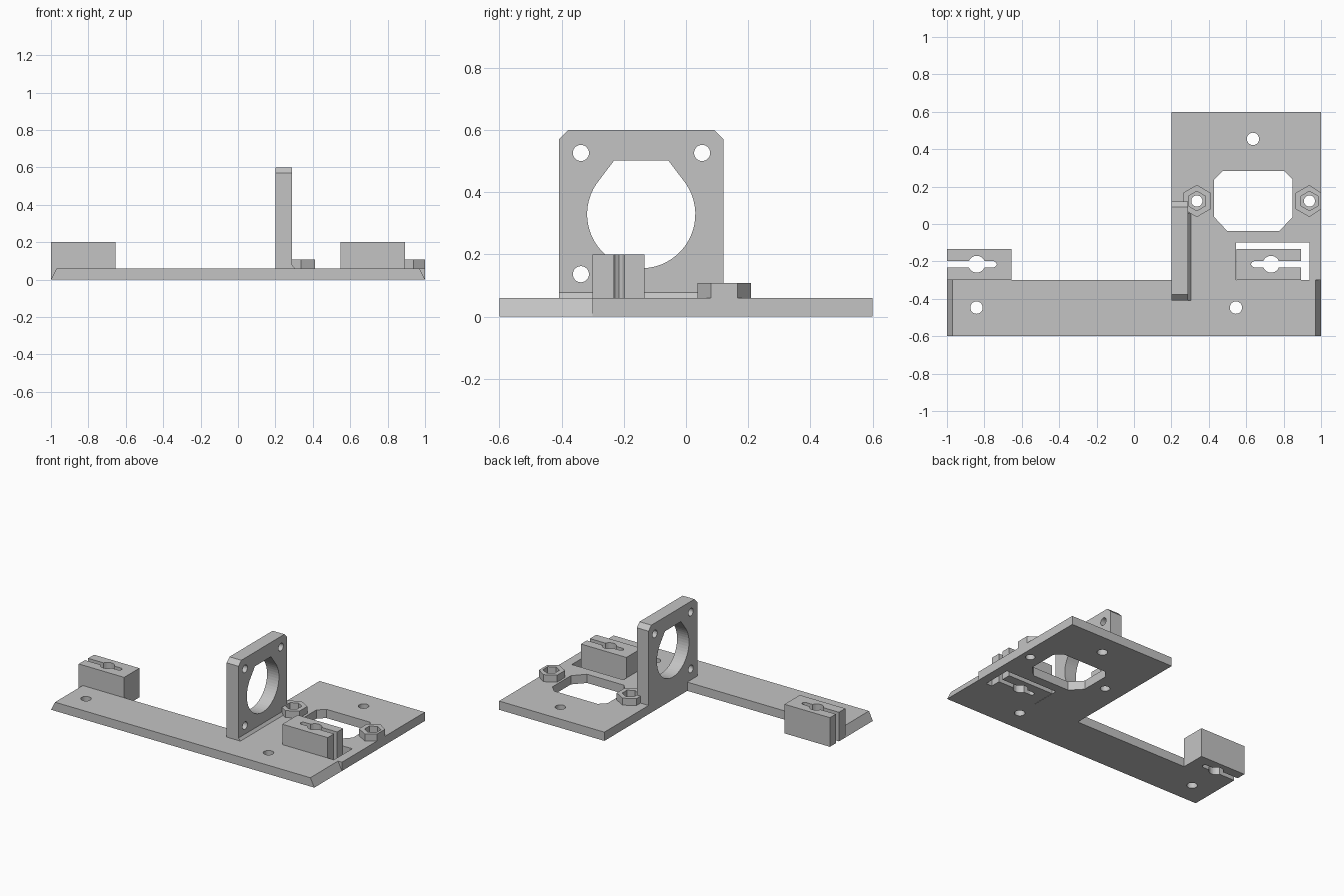
import bpy, bmesh, math

cube = bpy.data.objects.get("Cube")
if cube:
    bpy.data.objects.remove(cube, do_unlink=True)

grey = bpy.data.materials.new("plain grey plastic")
grey.use_nodes = True
colour = (0.55, 0.55, 0.55, 1)
grey.diffuse_color = colour
grey.node_tree.nodes["Principled BSDF"].inputs["Base Color"].default_value = colour

T = 0.06  # plate thickness
PLACE = {"x": lambda a, b, t: (t, a, b),
         "y": lambda a, b, t: (a, t, b),
         "z": lambda a, b, t: (a, b, t)}


def prism(name, outline, lo, hi, axis="z"):
    """Extrude a closed 2D outline along an axis."""
    bm = bmesh.new()
    place = PLACE[axis]
    low = [bm.verts.new(place(a, b, lo)) for a, b in outline]
    high = [bm.verts.new(place(a, b, hi)) for a, b in outline]
    bm.faces.new(low)
    bm.faces.new(high)
    n = len(outline)
    for i in range(n):
        j = (i + 1) % n
        bm.faces.new((low[i], low[j], high[j], high[i]))
    bmesh.ops.recalc_face_normals(bm, faces=bm.faces)
    mesh = bpy.data.meshes.new(name)
    bm.to_mesh(mesh)
    bm.free()
    mesh.materials.append(grey)
    obj = bpy.data.objects.new(name, mesh)
    bpy.context.collection.objects.link(obj)
    return obj


def rect(x0, x1, y0, y1):
    return [(x0, y0), (x1, y0), (x1, y1), (x0, y1)]


def ring(cx, cy, r, n=28, start=0, sweep=360):
    """Points on a circle, or on an arc when sweep is below 360."""
    steps = n if sweep == 360 else n - 1
    angles = [math.radians(start + sweep * i / steps) for i in range(n)]
    return [(cx + r * math.cos(a), cy + r * math.sin(a)) for a in angles]


def cut(obj, outline, lo=-0.1, hi=1.0, axis="z"):
    """Remove a prism from an object, then discard the cutter."""
    cutter = prism("cutter", outline, lo, hi, axis)
    cutter.hide_render = True
    mod = obj.modifiers.new("cut", "BOOLEAN")
    mod.operation = "DIFFERENCE"
    mod.solver = "EXACT"
    mod.object = cutter
    bpy.context.view_layer.objects.active = obj
    bpy.ops.object.modifier_apply(modifier=mod.name)
    bpy.data.objects.remove(cutter, do_unlink=True)


# Base plate: long bar plus wide square wing
base = prism("base_plate", [(-1, -0.6), (1, -0.6), (1, 0.6), (0.2, 0.6),
                            (0.2, -0.3), (-1, -0.3)], 0, T)
# Sloped bar ends
for s in (-1, 1):
    cut(base, [(s, 0), (s * 0.97, T), (s * 0.94, 0.12), (s * 1.1, 0.12), (s * 1.1, 0)],
        -0.7, -0.3, "y")
# Octagonal opening and clearance around the right clamp
cut(base, [(0.473, 0.283), (0.803, 0.283), (0.848, 0.238), (0.848, 0.038),
           (0.778, -0.037), (0.498, -0.037), (0.428, 0.038), (0.428, 0.238)])
cut(base, rect(0.545, 0.938, -0.3, -0.1))
# Screw holes
NUTS = {"left_nut_boss": 0.938, "inner_nut_boss": 0.336}
for x, y in ((0.636, 0.455), (-0.842, -0.447), (0.545, -0.447)):
    cut(base, ring(x, y, 0.033))

# Hexagonal nut bosses with hex pockets, trimmed at the plate edge
for name, x in NUTS.items():
    cut(base, ring(x, 0.123, 0.03))
    hexagon = [(min(px, 1.0), py) for px, py in ring(x, 0.123, 0.086, 6, 30)]
    boss = prism(name, hexagon, T, 0.108)
    cut(boss, ring(x, 0.123, 0.052, 6, 30))


# Slotted rod clamps: split block with a rod hole
def clamp(name, open_x, inward):
    def along(d):
        return open_x + inward * d
    yc, half = -0.215, 0.0165
    x0, x1 = sorted((open_x, along(0.345)))
    block = prism(name, rect(x0, x1, -0.3, -0.134), 0, 0.2)
    slot = [(along(-0.1), yc - half), (along(0.25), yc - half), (along(0.26), yc - half * 0.7),
            (along(0.267), yc), (along(0.26), yc + half * 0.7),
            (along(0.25), yc + half), (along(-0.1), yc + half)]
    cut(block, slot)
    cut(block, ring(along(0.159), yc, 0.045))


clamp("right_clamp", -1.0, 1)
clamp("left_clamp", 0.892, -1)

# Upright bracket with clipped top corners
bracket = prism("upright_bracket", [(-0.408, T), (0.12, T), (0.12, 0.57), (0.09, 0.6),
                                    (-0.378, 0.6), (-0.408, 0.57)], 0.2, 0.29, "x")
# Large round opening with a flat-topped peak
opening = ring(-0.144, 0.329, 0.174, 40, 146, 248) + [(-0.057, 0.502), (-0.231, 0.502)]
cut(bracket, opening, 0.1, 0.4, "x")
for y, z in ((-0.338, 0.526), (0.052, 0.526), (-0.338, 0.136)):
    cut(bracket, ring(y, z, 0.026), 0.1, 0.4, "x")

# Small sloped fillet along the bracket foot
prism("bracket_fillet", [(0.29, T), (0.304, T), (0.29, 0.078)], -0.408, 0.06, "y")
